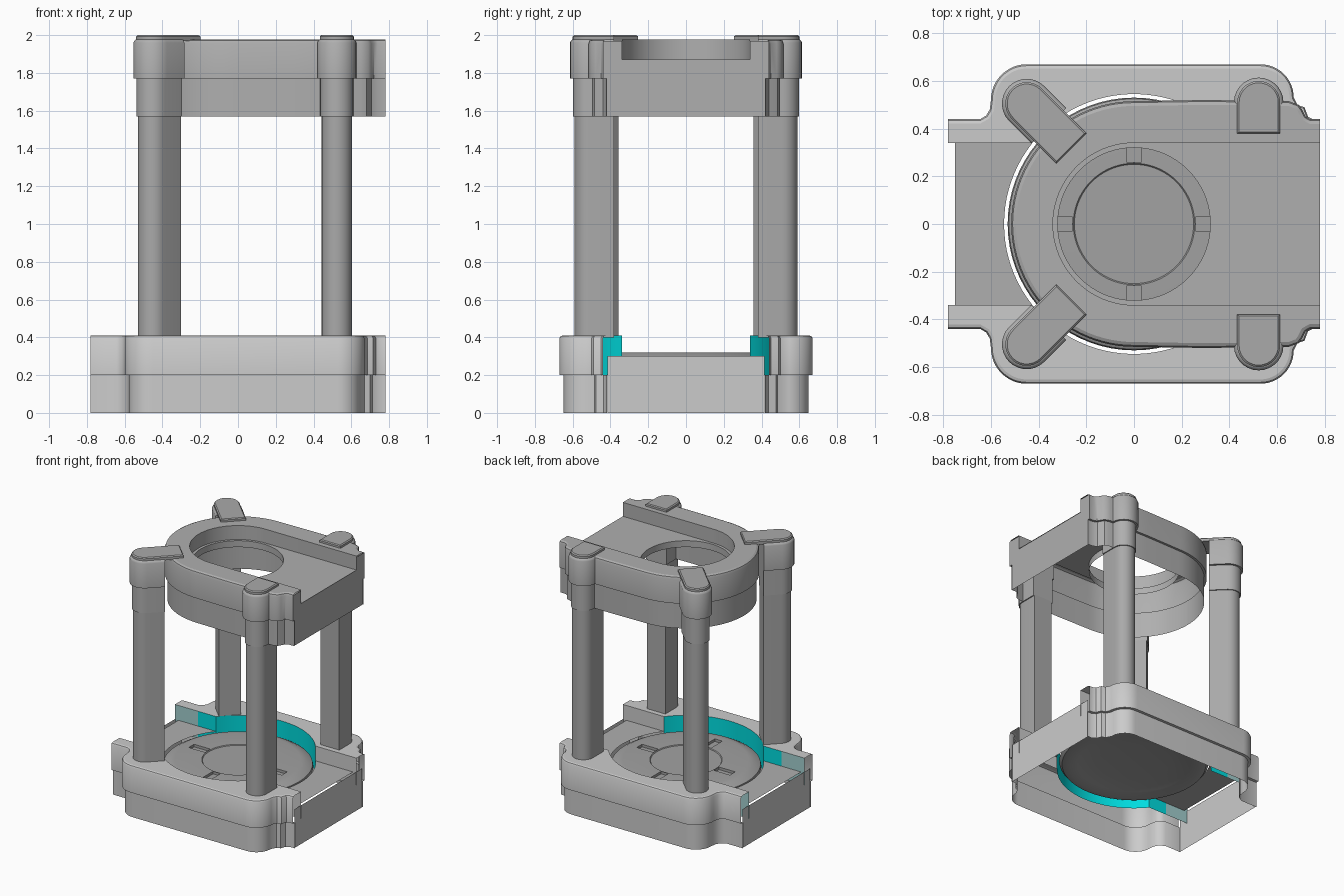
import bpy, bmesh, math
from math import sin, cos, radians

if "Cube" in bpy.data.objects:
    bpy.data.objects.remove(bpy.data.objects["Cube"])

def material(name, r, g, b):
    m = bpy.data.materials.new(name)
    m.diffuse_color = (r, g, b, 1)
    m.use_nodes = True
    m.node_tree.nodes["Principled BSDF"].inputs["Base Color"].default_value = m.diffuse_color
    return m

LIGHT = material("light_grey", .60, .60, .60)
FRAME = material("frame_grey", .43, .43, .43)
POST = material("post_grey", .40, .40, .40)
DISC = material("disc_grey", .36, .36, .36)
TEAL = material("teal", .0, .72, .74)
PALE = material("pale_teal", .36, .62, .62)

def make(name, verts, faces, mat, mirror=False):
    me = bpy.data.meshes.new(name)
    me.from_pydata(verts, [], faces)
    bm = bmesh.new()
    bm.from_mesh(me)
    bmesh.ops.recalc_face_normals(bm, faces=bm.faces)
    bm.to_mesh(me)
    bm.free()
    me.materials.append(mat)
    ob = bpy.data.objects.new(name, me)
    bpy.context.collection.objects.link(ob)
    bpy.ops.object.select_all(action='DESELECT')
    ob.select_set(True)
    bpy.context.view_layer.objects.active = ob
    bpy.ops.object.shade_smooth_by_angle(angle=radians(35))
    if mirror:
        mod = ob.modifiers.new("mirror", 'MIRROR')
        mod.use_axis = (False, True, False)
    return ob

def arc(cx, cy, r, a0, a1, n=12):
    return [(cx + r * cos(radians(a0 + (a1 - a0) * i / n)),
             cy + r * sin(radians(a0 + (a1 - a0) * i / n))) for i in range(n + 1)]

def inset(path, d):
    """Move an open left-to-right path inwards by d."""
    out = []
    for i, p in enumerate(path):
        a, b = path[max(i - 1, 0)], path[min(i + 1, len(path) - 1)]
        dx, dy = b[0] - a[0], b[1] - a[1]
        l = math.hypot(dx, dy)
        out.append((p[0] + d * dy / l, p[1] - d * dx / l))
    return out

def loft(name, rows, mat, closed=False, caps=False, mirror=False):
    """Skin between rows of (2D points, z)."""
    n = len(rows[0][0])
    verts = [(x, y, z) for pts, z in rows for x, y in pts]
    faces = [(r * n + i, r * n + (i + 1) % n, (r + 1) * n + (i + 1) % n, (r + 1) * n + i)
             for r in range(len(rows) - 1) for i in range(n if closed else n - 1)]
    if caps:
        faces += [tuple(range(n))[::-1], tuple(range((len(rows) - 1) * n, len(rows) * n))]
    return make(name, verts, faces, mat, mirror)

def plate(name, pts, z, mat, mirror=False):
    return make(name, [(x, y, z) for x, y in pts], [tuple(range(len(pts)))], mat, mirror)

def end_plate(name, x, hw, z0, z1, mat):
    return make(name, [(x, -hw, z0), (x, hw, z0), (x, hw, z1), (x, -hw, z1)], [(0, 1, 2, 3)], mat)

# ---- base shell, open underneath
base = ([(-.78, .44), (-.645, .44), (-.62, .455), (-.605, .48)] + arc(-.45, .52, .15, 180, 90)
        + arc(.53, .53, .14, 90, 0) + [(.685, .50), (.715, .49), (.73, .45), (.75, .44), (.78, .44)])
loft("base_wall", [(inset(base, .022), 0), (inset(base, .022), .2), (base, .2), (base, .395),
                   (inset(base, .006), .406), (inset(base, .018), .41)], LIGHT, mirror=True)
R = .545
A = math.degrees(math.asin(.34 / R))
ring = arc(0, 0, R, 180 - A, A, 32)
plate("base_rim", inset(base, .018) + [(.78, .34)] + ring[::-1] + [(-.78, .34)], .41, LIGHT, True)

# inner walls of the recess and its channel
def wall(name, pts, mat):
    loft(name, [(pts, .2), (pts, .41)], mat, mirror=True)

wall("recess_ring", ring, TEAL)
wall("channel_side_teal", [(-.58, .34), ring[0]], TEAL)
wall("channel_side_pale", [(-.78, .34), (-.58, .34)], PALE)
wall("channel_side_grey", [ring[-1], (.78, .34)], LIGHT)

# deck ends and end plates
for s, side in ((-1, "left"), (1, "right")):
    pts = [(s * x, y) for x, y in arc(0, 0, R, -A, A, 20)] + [(s * .75, .34), (s * .75, -.34)]
    plate("base_deck_" + side, pts, .295, FRAME)
    end_plate("base_end_" + side, s * .775, .415, 0, .30, LIGHT)

# ---- turntable disc with four radial slots
prof = [(.25, .265), (.40, .25), (.46, .235), (.51, .245), (.53, .27),
        (.525, .29), (.48, .315), (.44, .32), (.255, .32), (.25, .314)]
disc = loft("disc", [(arc(0, 0, r, 0, 360 - 5, 71), z) for r, z in prof], DISC, closed=True, caps=True)
for i in range(4):
    bpy.ops.mesh.primitive_cube_add(size=1, location=(.33 * cos(i * math.pi / 2), .33 * sin(i * math.pi / 2), .325),
                                    rotation=(0, 0, i * math.pi / 2))
    cut = bpy.context.object
    cut.name = "slot_cutter_%d" % i
    cut.scale = (.14, .065, .05)
    cut.hide_render = True
    cut.hide_set(True)
    mod = disc.modifiers.new("slot", 'BOOLEAN')
    mod.operation = 'DIFFERENCE'
    mod.object = cut

# ---- upper frame shell, open underneath
frame = arc(0, 0, .515, 180, 90, 24) + [(.3, .52), (.65, .515), (.69, .50), (.705, .48), (.72, .45), (.74, .44), (.78, .44)]
loft("frame_wall", [(inset(frame, .018), 1.57), (inset(frame, .018), 1.77), (frame, 1.77), (frame, 1.955),
                    (inset(frame, .006), 1.971), (inset(frame, .02), 1.978)], FRAME, mirror=True)
inner = arc(0, 0, .34, 180, 90, 20) + [(.78, .34)]
plate("frame_top", inset(frame, .02) + inner[::-1], 1.978, FRAME, True)
loft("frame_channel_side", [(inner, 1.87), (inner, 1.978)], FRAME, mirror=True)
hole = arc(0, 0, .32, 0, 180, 36)
plate("frame_deck", inner + [(.78, 0)] + hole, 1.87, FRAME, True)
loft("frame_hole_lip", [(hole, 1.82), (hole, 1.87)], FRAME, mirror=True)
end_plate("frame_end", .775, .42, 1.57, 1.87, FRAME)
make("frame_end_tab", [(.78, .34, 1.77), (.78, .44, 1.77), (.78, .44, 1.97), (.78, .34, 1.97)],
     [(0, 1, 2, 3)], FRAME, True)

# ---- corner posts: rounded outside, square inside, with sockets and pads
def slot(cx, cy, ang, r, length):
    """Half-round section whose square end points along ang."""
    a = radians(ang)
    pts = arc(cx, cy, r, ang + 90, ang + 270, 14)
    return pts + [(x + length * cos(a), y + length * sin(a)) for x, y in (pts[-1], pts[0])]

for side, cx, cy, ang, pad in (("left", -.45, .505, -45, .265), ("right", .523, .51, -90, .13)):
    def prism(name, rows, mat):
        loft(side + name, [(slot(cx, cy, ang, r, l), z) for r, l, z in rows], mat,
             closed=True, caps=True, mirror=True)
    prism("_post", [(.08, .13, .40), (.08, .13, 1.58)], POST)
    prism("_socket", [(.088, .13, 1.57), (.088, .13, 1.77), (.104, .13, 1.77), (.104, .13, 1.96),
                      (.098, .13, 1.972), (.088, .13, 1.978)], FRAME)
    prism("_pad", [(.09, pad, 1.97), (.09, pad, 1.993), (.082, pad - .006, 2.0)], POST)
